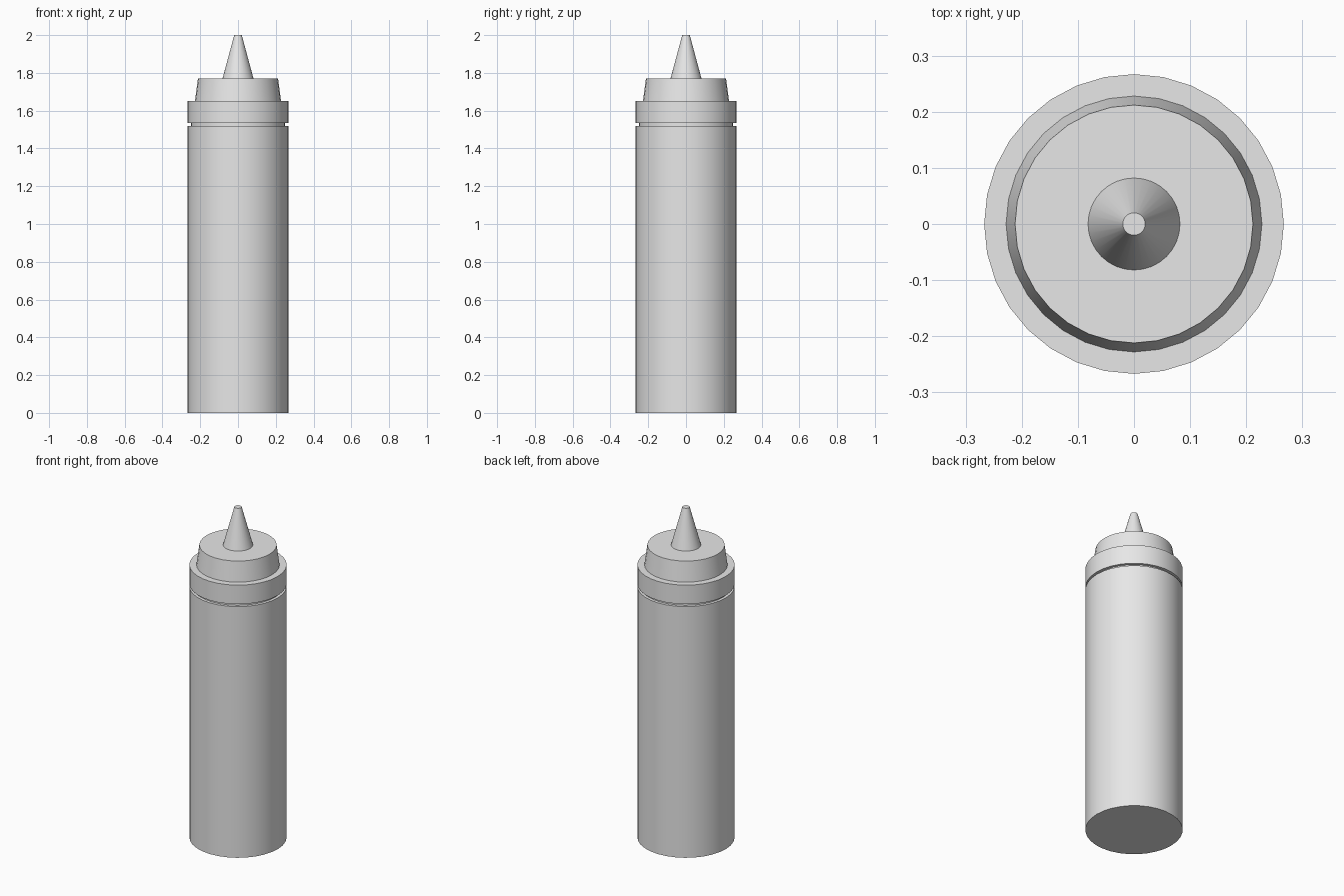
import bpy
import bmesh
import math

SIDES = 32

cube = bpy.data.objects.get("Cube")
if cube:
    bpy.data.objects.remove(cube, do_unlink=True)

# One plain plastic colour
grey = (0.8, 0.8, 0.8, 1)
plastic = bpy.data.materials.new("light_grey_plastic")
plastic.use_nodes = True
plastic.diffuse_color = grey
plastic.node_tree.nodes["Principled BSDF"].inputs["Base Color"].default_value = grey


def turned(name, profile):
    """Closed solid of revolution from (radius, height) points, bottom to top."""
    bm = bmesh.new()
    rings = []
    for r, z in profile:
        angles = [math.tau * i / SIDES for i in range(SIDES)]
        rings.append([bm.verts.new((r * math.cos(a), r * math.sin(a), z)) for a in angles])
    for low, high in zip(rings, rings[1:]):
        for i in range(SIDES):
            j = (i + 1) % SIDES
            bm.faces.new((low[i], low[j], high[j], high[i]))
    bm.faces.new(rings[0][::-1])
    bm.faces.new(rings[-1])
    mesh = bpy.data.meshes.new(name)
    bm.to_mesh(mesh)
    bm.free()
    mesh.materials.append(plastic)
    obj = bpy.data.objects.new(name, mesh)
    bpy.context.collection.objects.link(obj)
    bpy.ops.object.select_all(action="DESELECT")
    obj.select_set(True)
    bpy.context.view_layer.objects.active = obj
    bpy.ops.object.shade_smooth_by_angle(angle=math.radians(30))
    return obj


# Bottle with its narrow neck
turned("bottle", [(0.267, 0), (0.267, 1.52), (0.25, 1.52), (0.25, 1.535)])

# Cap: grip ring, then the tapered shoulder
turned("cap", [(0.267, 1.535), (0.267, 1.65), (0.228, 1.65), (0.212, 1.77)])

# Pouring tip
turned("nozzle", [(0.082, 1.77), (0.02, 2.0)])
